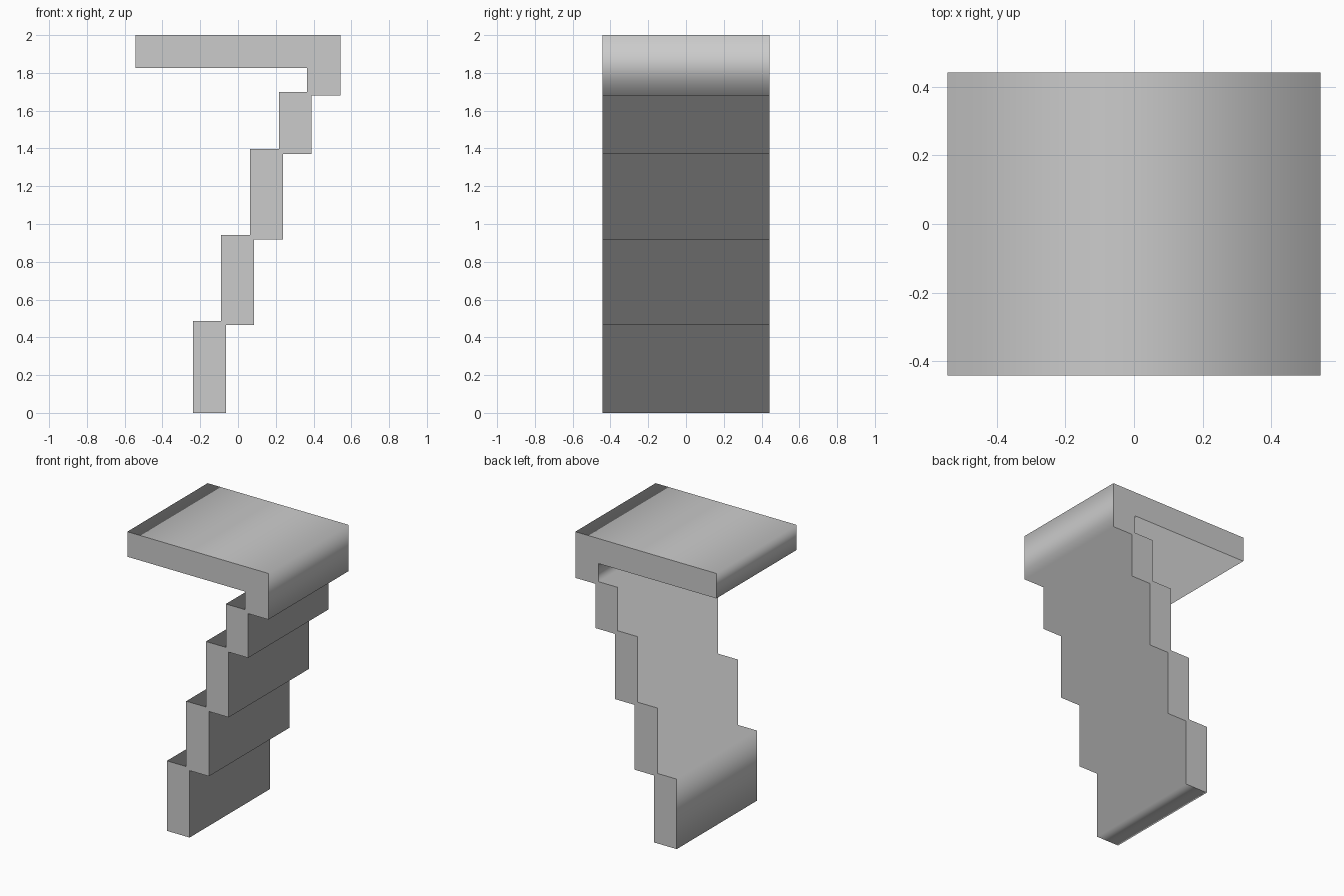
import bpy
import bmesh

old = bpy.data.objects.get("Cube")
if old:
    bpy.data.objects.remove(old, do_unlink=True)

# Plain grey material
grey = bpy.data.materials.new("plain_grey")
grey.use_nodes = True
colour = (0.6, 0.6, 0.6, 1)
grey.diffuse_color = colour
grey.node_tree.nodes["Principled BSDF"].inputs["Base Color"].default_value = colour

HALF_DEPTH = 0.442
HALF_WIDTH = 0.543

# Each stair block: left x, right x, top of left side, bottom of right side
blocks = [
    (-0.238, -0.063, 0.487, 0.0),
    (-0.089, 0.086, 0.942, 0.466),
    (0.063, 0.238, 1.398, 0.917),
    (0.216, 0.388, 1.70, 1.371),
]
lip_x, lip_bottom, slab_bottom = 0.364, 1.679, 1.826

# Stepped outline: up the inner side, round the slab, down the outer side
outline = [(blocks[0][0], 0)]
inner_x = [b[0] for b in blocks[1:]] + [lip_x]
for block, next_x in zip(blocks, inner_x):
    outline += [(block[0], block[2]), (next_x, block[2])]
outline += [(lip_x, slab_bottom), (-HALF_WIDTH, slab_bottom),
            (-HALF_WIDTH, 2), (HALF_WIDTH, 2), (HALF_WIDTH, lip_bottom)]
upper_bottom = lip_bottom
for block in reversed(blocks):
    outline += [(block[1], upper_bottom), (block[1], block[3])]
    upper_bottom = block[3]

# Extrude the outline through the depth
bm = bmesh.new()
front = bm.faces.new([bm.verts.new((x, -HALF_DEPTH, z)) for x, z in outline])
result = bmesh.ops.extrude_face_region(bm, geom=[front], use_keep_orig=True)
moved = [v for v in result["geom"] if isinstance(v, bmesh.types.BMVert)]
bmesh.ops.translate(bm, verts=moved, vec=(0, 2 * HALF_DEPTH, 0))
bmesh.ops.recalc_face_normals(bm, faces=bm.faces)

# Smooth band around the outline, flat end caps with sharp borders
bm.normal_update()
for face in bm.faces:
    cap = abs(face.normal.y) > 0.5
    face.smooth = not cap
    if cap:
        for edge in face.edges:
            edge.smooth = False

mesh = bpy.data.meshes.new("stepped_table")
bm.to_mesh(mesh)
bm.free()
mesh.materials.append(grey)
table = bpy.data.objects.new("stepped_table", mesh)
bpy.context.collection.objects.link(table)
